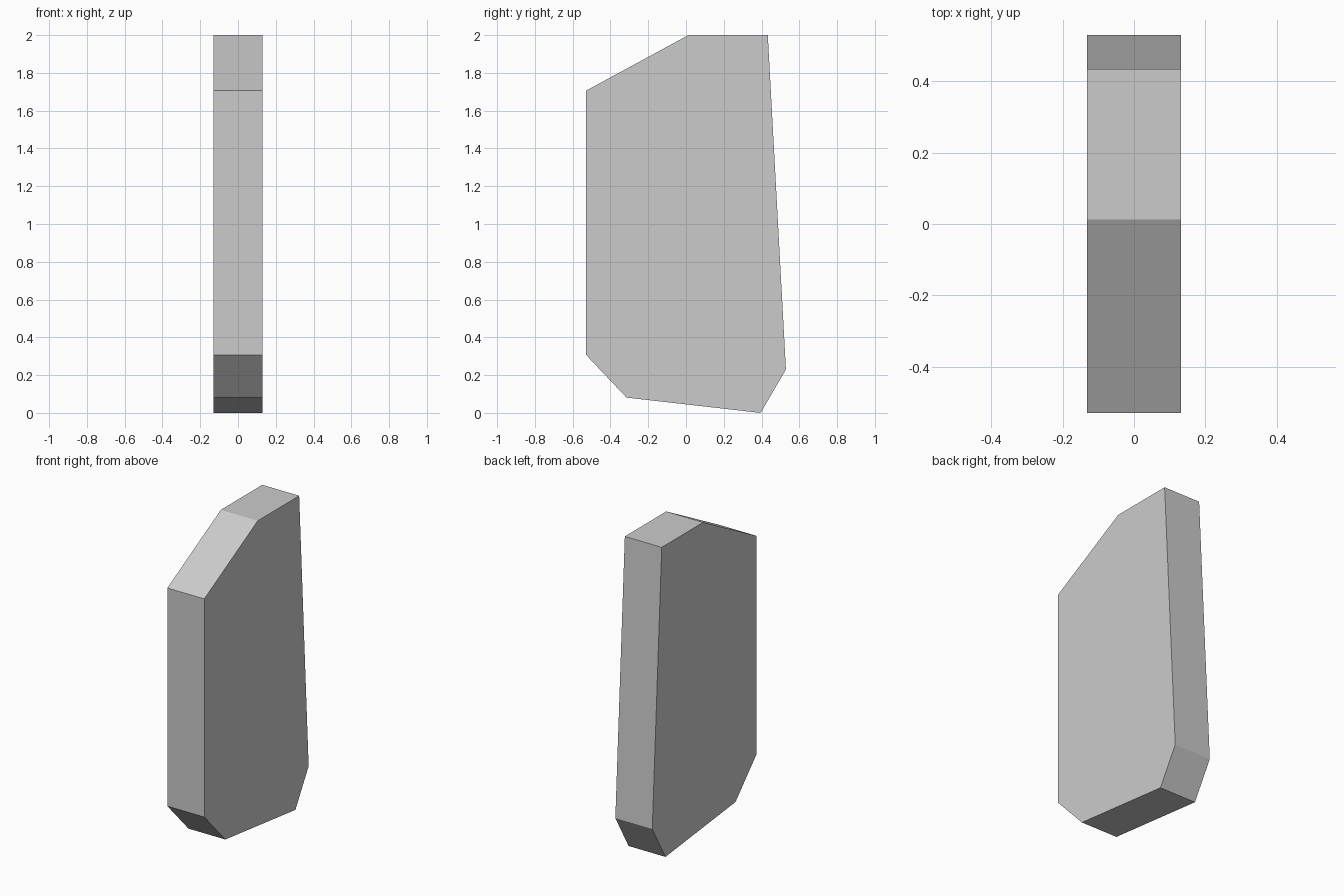
import bpy, bmesh

if "Cube" in bpy.data.objects:
    bpy.data.objects.remove(bpy.data.objects["Cube"])

# Side outline of the slab as (y, z)
OUTLINE = [(-0.529, 0.307), (-0.315, 0.081), (0.395, 0.0), (0.529, 0.23),
           (0.433, 2.0), (0.013, 2.0), (-0.529, 1.706)]
HALF_WIDTH = 0.131


def extruded_slab(name, outline, half_width):
    """Extrude a (y, z) outline along x, centred on x = 0."""
    bm = bmesh.new()
    face = bm.faces.new([bm.verts.new((-half_width, y, z)) for y, z in outline])
    extruded = bmesh.ops.extrude_face_region(bm, geom=[face], use_keep_orig=True)
    verts = [g for g in extruded["geom"] if isinstance(g, bmesh.types.BMVert)]
    bmesh.ops.translate(bm, verts=verts, vec=(2 * half_width, 0, 0))
    bmesh.ops.recalc_face_normals(bm, faces=bm.faces)
    mesh = bpy.data.meshes.new(name)
    bm.to_mesh(mesh)
    bm.free()
    obj = bpy.data.objects.new(name, mesh)
    bpy.context.collection.objects.link(obj)
    return obj


# Standing stone slab
extruded_slab("stone_slab", OUTLINE, HALF_WIDTH)
